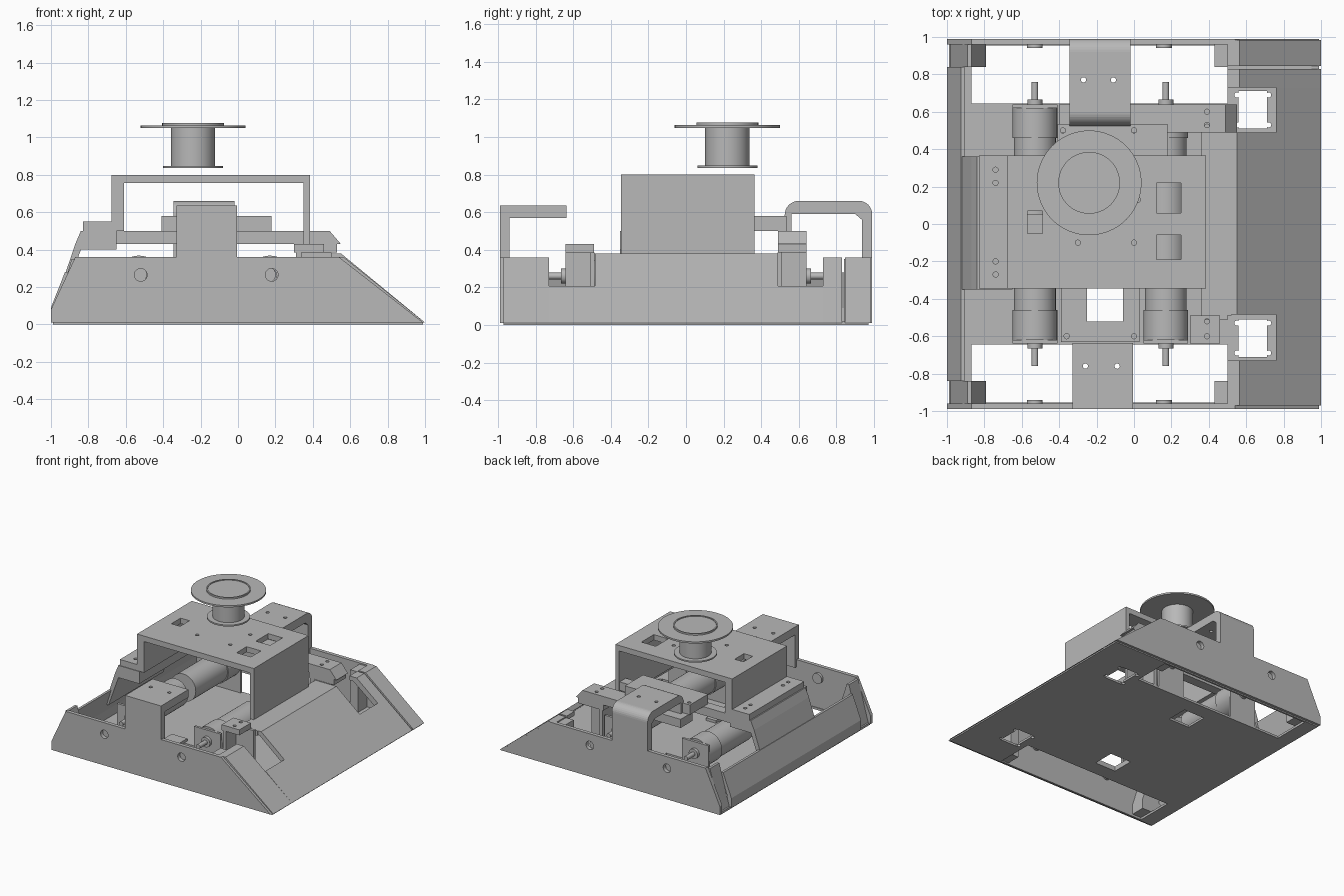
import bpy, bmesh, math
from mathutils import Matrix, Vector

cube = bpy.data.objects.get("Cube")
if cube:
    bpy.data.objects.remove(cube, do_unlink=True)

grey = bpy.data.materials.new("plain grey")
grey.use_nodes = True
COLOUR = (0.48, 0.48, 0.48, 1)
grey.diffuse_color = COLOUR
grey.node_tree.nodes["Principled BSDF"].inputs["Base Color"].default_value = COLOUR


def finish(name, bm):
    bmesh.ops.recalc_face_normals(bm, faces=bm.faces)
    mesh = bpy.data.meshes.new(name)
    bm.to_mesh(mesh)
    bm.free()
    mesh.materials.append(grey)
    ob = bpy.data.objects.new(name, mesh)
    bpy.context.collection.objects.link(ob)
    return ob


def box(name, x0, x1, y0, y1, z0, z1):
    bm = bmesh.new()
    size = Matrix.Diagonal((x1 - x0, y1 - y0, z1 - z0, 1))
    mid = Matrix.Translation(((x0 + x1) / 2, (y0 + y1) / 2, (z0 + z1) / 2))
    bmesh.ops.create_cube(bm, size=1, matrix=mid @ size)
    return finish(name, bm)


def prism(name, points, a, b, axis="y"):
    """Extrude an x-z profile along y, or a y-z profile along x."""
    bm = bmesh.new()
    place = (lambda p: (p[0], a, p[1])) if axis == "y" else (lambda p: (a, p[0], p[1]))
    face = bm.faces.new([bm.verts.new(place(p)) for p in points])
    new = bmesh.ops.extrude_face_region(bm, geom=[face])["geom"]
    move = Vector((0, b - a, 0) if axis == "y" else (b - a, 0, 0))
    bmesh.ops.translate(bm, vec=move, verts=[v for v in new if isinstance(v, bmesh.types.BMVert)])
    return finish(name, bm)


def rod(name, x, y, z, r, length, axis="z", sides=40):
    """Cylinder centred on a point."""
    bm = bmesh.new()
    turn = Matrix.Rotation(math.pi / 2, 4, "X") if axis == "y" else Matrix()
    bmesh.ops.create_cone(bm, cap_ends=True, segments=sides, radius1=r, radius2=r,
                          depth=length, matrix=Matrix.Translation((x, y, z)) @ turn)
    for f in bm.faces:
        f.smooth = len(f.verts) == 4
    for e in bm.edges:
        e.smooth = all(f.smooth for f in e.link_faces)
    return finish(name, bm)


def cut(ob, cutters):
    """Subtract the cutters, then remove them."""
    for c in cutters:
        c.hide_render = True
        m = ob.modifiers.new("cut", "BOOLEAN")
        m.operation, m.solver, m.object = "DIFFERENCE", "EXACT", c
    deps = bpy.context.evaluated_depsgraph_get()
    mesh = bpy.data.meshes.new_from_object(ob.evaluated_get(deps))
    ob.modifiers.clear()
    ob.data = mesh
    for c in cutters:
        bpy.data.objects.remove(c, do_unlink=True)


def drill(points, z, r=0.014):
    return [rod("drill", x, y, z, r, 0.3, sides=16) for x, y in points]


# Floor with side openings, centre windows and two square sensor holes
floor = box("floor", -0.99, 0.99, -0.97, 0.97, 0, 0.018)
openings = [box("c", -0.25, -0.06, s * 0.43 - 0.09, s * 0.43 + 0.09, -1, 1) for s in (-1, 1)]
for s in (-1, 1):
    openings.append(box("c", -0.87, 0.5, s * 0.8 - 0.155, s * 0.8 + 0.155, -1, 1))
    openings.append(box("c", 0.56, 0.71, s * 0.61 - 0.1, s * 0.61 + 0.1, -1, 1))
    openings += drill([(x, s * y) for x in (0.55, 0.72) for y in (0.53, 0.69)], 0)
cut(floor, openings)

# Side plates with axle holes
side = [(-1, 0.01), (0.99, 0.01), (0.54, 0.36), (-0.87, 0.36), (-1, 0.08)]
for s, word in ((-1, "front"), (1, "back")):
    plate = prism(word + "_side_plate", side, s * 0.99, s * 0.96)
    cut(plate, [rod("c", x, s * 0.97, 0.265, 0.034, 0.2, "y") for x in (-0.52, 0.18)])
    for x in (-0.53, 0.16):
        rod(word + "_axle_boss", x, s * 0.95, 0.265, 0.042, 0.02, "y")
    # Corner gussets
    prism(word + "_tail_gusset", [(-0.98, 0.02), (-0.79, 0.02), (-0.79, 0.1), (-0.87, 0.35), (-0.89, 0.35)],
          s * 0.84, s * 0.96)
    box(word + "_ramp_gusset", 0.43, 0.5, s * 0.84, s * 0.96, 0.01, 0.35)

# Sloping nose panel, notched around the sensor holes
slope = [(1, 0.01), (0.55, 0.38), (0.5, 0.38), (0.5, 0.345), (0.535, 0.345), (0.93, 0.015)]
ramp = prism("nose_ramp", slope, -0.73, 0.73)
cut(ramp, [box("c", 0.4, 0.76, s * 0.61 - 0.12, s * 0.61 + 0.125, 0.02, 1) for s in (-1, 1)])
low = [(1, 0.01), (0.565, 0.36), (0.5, 0.36), (0.5, 0.325), (0.535, 0.325), (0.93, 0.015)]
prism("nose_ramp_front_edge", low, -0.97, -0.73)
prism("nose_ramp_back_edge", low, 0.73, 0.83)
prism("nose_ramp_back_strip", low, 0.845, 0.985)
box("nose_deck", 0.36, 0.52, -0.49, 0.49, 0.34, 0.38)

# Slanted tail wall with a taller middle that carries the cover
tail = [(-1, 0.01), (-1, 0.09), (-0.925, 0.28), (-0.905, 0.28), (-0.965, 0.09), (-0.965, 0.01)]
prism("tail_wall", tail, -0.84, 0.84)
prism("tail_middle", [(-0.965, 0.15), (-0.87, 0.43), (-0.84, 0.5), (-0.65, 0.5), (-0.65, 0.4),
                      (-0.84, 0.4), (-0.93, 0.15)], -0.35, 0.36)

# Raised cover with openings in its roof
cover = prism("cover", [(-0.83, 0.5), (-0.61, 0.5), (-0.61, 0.755), (0.35, 0.755), (0.35, 0.36),
                        (0.385, 0.36), (0.385, 0.8), (-0.675, 0.8), (-0.675, 0.55), (-0.83, 0.55)],
              -0.345, 0.365)
cut(cover, [box("c", -0.57, -0.49, -0.05, 0.07, 0.7, 0.9),
            box("c", 0.12, 0.25, 0.06, 0.22, 0.7, 0.9), box("c", 0.12, 0.25, -0.19, -0.06, 0.7, 0.9)]
    + drill([(0, -0.1), (0.02, 0.13), (-0.3, -0.1)], 0.8)
    + drill([(-0.74, y) for y in (-0.27, -0.2, 0.22, 0.29)], 0.55))

# Narrow shelf under the cover and cross bar with a bevelled end
box("inner_shelf", -0.65, 0.35, 0.28, 0.36, 0.43, 0.5)
bar = prism("cross_bar", [(-0.4, 0.43), (0.55, 0.43), (0.49, 0.5), (-0.4, 0.5)], 0.49, 0.64)
cut(bar, drill([(0.39, 0.53), (0.39, 0.6)], 0.46))
upper = box("upper_plate", -0.41, 0.18, 0.3, 0.535, 0.5, 0.58)
cut(upper, drill([(-0.38, 0.5), (0, 0.5)], 0.5))

# Front and back arms that rise from the side plates
arm = prism("front_arm", [(-0.99, 0.3), (-0.99, 0.635), (-0.635, 0.635), (-0.635, 0.57),
                          (-0.94, 0.57), (-0.94, 0.3)], -0.33, -0.005, "x")
cut(arm, drill([(-0.26, -0.76), (-0.09, -0.76)], 0.6))


def arc(y, z, r, start):
    return [(y + r * math.cos(start + i * math.pi / 16), z + r * math.sin(start + i * math.pi / 16))
            for i in range(9)]


outline = [(0.99, 0.3)] + arc(0.92, 0.59, 0.07, 0) + arc(0.6, 0.585, 0.075, math.pi / 2)
outline += [(0.525, 0.5), (0.56, 0.5), (0.56, 0.59), (0.9, 0.59), (0.935, 0.56), (0.935, 0.3)]
arm = prism("back_arm", outline, -0.345, -0.02, "x")
cut(arm, drill([(-0.27, 0.77), (-0.11, 0.77)], 0.62))

# Four long motors with shafts and mounts, and the brackets beside the nose
MZ = 0.248
for s, word in ((-1, "front"), (1, "back")):
    for x in (-0.53, 0.17):
        rod(word + "_motor", x, s * 0.27, MZ, 0.112, 0.44, "y")
        rod(word + "_gearbox", x, s * 0.54, MZ, 0.12, 0.16, "y")
        rod(word + "_motor_collar", x, s * 0.64, 0.26, 0.04, 0.05, "y")
        rod(word + "_motor_shaft", x, s * 0.7, 0.26, 0.018, 0.12, "y")
        box(word + "_motor_mount", x - 0.12, x + 0.12, s * 0.63 - 0.01, s * 0.63 + 0.01, 0.01, 0.35)
    shelf = box(word + "_nose_bracket", 0.3, 0.46 if s < 0 else 0.53, s * 0.565 - 0.075, s * 0.565 + 0.075,
                0.385, 0.43)
    cut(shelf, drill([(0.39, s * 0.52), (0.39, s * 0.6)], 0.4))
    box(word + "_nose_bracket_leg", 0.31, 0.34, s * 0.565 - 0.075, s * 0.565 + 0.075, 0.01, 0.385)
    box(word + "_nose_bracket_web", 0.34, 0.5, s * 0.5 - 0.012, s * 0.5 + 0.012, 0.01, 0.385)

# Low plate between the front motors
plate = box("centre_plate", -0.39, 0.03, -0.63, -0.3, 0.018, 0.04)
cut(plate, [box("c", -0.25, -0.06, -0.52, -0.2, 0, 0.2)] + drill([(-0.36, -0.6), (0, -0.6)], 0.07))

# Spool floating above the cover
SX, SY = -0.24, 0.22
rod("spool_foot", SX, SY, 0.842, 0.16, 0.012, sides=64)
rod("spool_core", SX, SY, 0.95, 0.118, 0.21, sides=64)
rod("spool_flange", SX, SY, 1.056, 0.28, 0.014, sides=64)
cap = rod("spool_cap", SX, SY, 1.068, 0.165, 0.016, sides=64)
cut(cap, [rod("c", SX, SY, 1.078, 0.155, 0.016, sides=64)])
